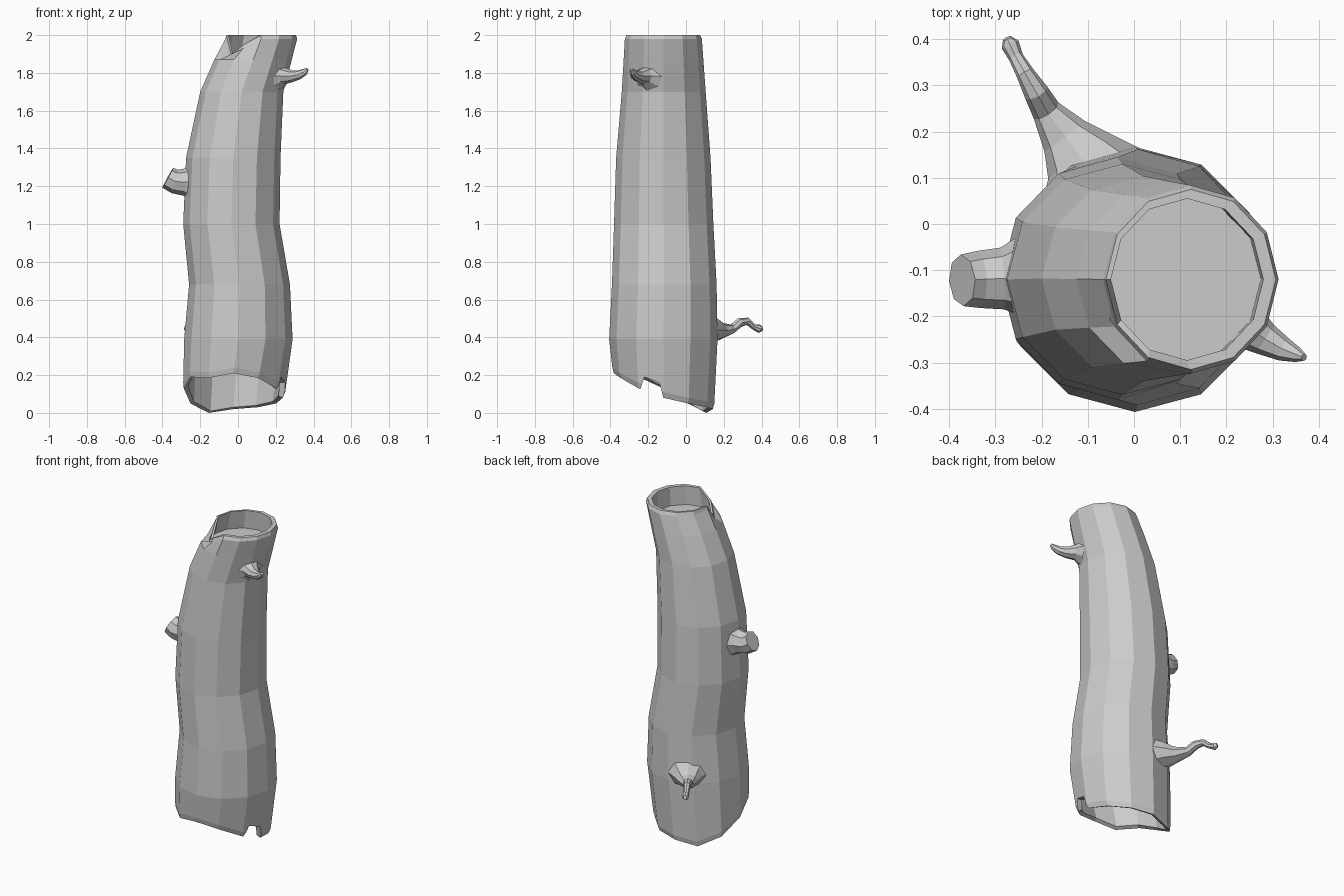
import bpy, bmesh
from math import cos, sin, radians
from mathutils import Vector

if "Cube" in bpy.data.objects:
    bpy.data.objects.remove(bpy.data.objects["Cube"])

N = 12


def make_object(name, bm):
    bmesh.ops.recalc_face_normals(bm, faces=bm.faces)
    mesh = bpy.data.meshes.new(name)
    bm.to_mesh(mesh)
    bm.free()
    ob = bpy.data.objects.new(name, mesh)
    bpy.context.collection.objects.link(ob)
    return ob


def skin(name, rings):
    """Bridge a list of point rings and cap both ends."""
    bm = bmesh.new()
    loops = [[bm.verts.new(p) for p in ring] for ring in rings]
    n = len(loops[0])
    for a, b in zip(loops, loops[1:]):
        for i in range(n):
            j = (i + 1) % n
            bm.faces.new((a[i], a[j], b[j], b[i]))
    bm.faces.new(loops[0])
    bm.faces.new(loops[-1])
    return make_object(name, bm)


def oval(cx, cy, rx, ry, z):
    """Twelve-sided ring; z is one height or one per corner."""
    zs = z if isinstance(z, list) else [z] * N
    return [(cx + rx * cos(radians(30 * i)), cy + ry * sin(radians(30 * i)), zs[i])
            for i in range(N)]


def branch(name, path, sides=8):
    """Sweep a tapered tube; path items are (x, y, z, width radius, height radius)."""
    pts = [Vector(p[:3]) for p in path]
    rings = []
    for i, p in enumerate(path):
        t = (pts[min(i + 1, len(pts) - 1)] - pts[max(i - 1, 0)]).normalized()
        side = t.cross(Vector((0, 0, 1))).normalized()
        up = side.cross(t)
        rings.append([pts[i] + side * p[3] * cos(radians(360 * k / sides))
                      + up * p[4] * sin(radians(360 * k / sides)) for k in range(sides)])
    return skin(name, rings)


# Hollow trunk: broken slanted base, bent body, split top rim, recessed ends
base = [.08, .05, .03, .02, .0, .05, .13, .19, .185, .21, .185, .13]
top = [2.0] * 7 + [1.90, 1.95] + [2.0] * 3
rings = [
    oval(0, -.12, .255, .255, .36),
    oval(-.025, -.12, .24, .24, [z + .01 for z in base]),
    oval(-.025, -.12, .262, .262, base),
    oval(-.02, -.12, .27, .27, [z + .03 for z in base]),
    oval(.002, -.12, .287, .287, .39),
    oval(.008, -.115, .267, .277, .68),
    oval(-.035, -.118, .255, .263, 1.0),
    oval(-.025, -.12, .25, .25, 1.35),
    oval(.02, -.118, .22, .222, 1.7),
    oval(.08, -.119, .205, .211, 1.87),
    oval(.123, -.12, .19, .204, [z - .02 for z in top]),
    oval(.123, -.12, .184, .195, top),
    oval(.115, -.12, .165, .175, top),
    oval(.10, -.12, .175, .18, 1.885),
]
trunk = skin("trunk", rings)

# Chipped notch in the right side of the base
profile = [(-.24, -.1), (-.24, .13), (-.22, .19), (-.14, .16), (-.12, .08), (-.12, -.1)]
cutter = skin("notch_cutter", [[(x, y, z) for y, z in profile] for x in (.12, .4)])
cutter.hide_render = True
cutter.hide_viewport = True
mod = trunk.modifiers.new("notch", 'BOOLEAN')
mod.operation = 'DIFFERENCE'
mod.solver = 'EXACT'
mod.object = cutter

# Long crooked twig at the back left
branch("back_twig", [
    (-.09, .10, .44, .125, .10), (-.115, .145, .44, .085, .07),
    (-.15, .19, .435, .055, .042), (-.19, .245, .445, .032, .025),
    (-.212, .285, .478, .027, .025), (-.235, .325, .485, .020, .020),
    (-.255, .36, .455, .016, .016), (-.268, .388, .445, .020, .022),
    (-.275, .402, .448, .010, .014)])

# Short broken stub on the left
branch("left_stub", [
    (-.25, -.115, 1.22, .085, .10), (-.285, -.118, 1.222, .067, .072),
    (-.335, -.12, 1.225, .062, .064), (-.372, -.122, 1.245, .056, .060)])

# Small upturned twig on the upper right
branch("right_twig", [
    (.21, -.20, 1.78, .09, .075), (.245, -.222, 1.785, .05, .045),
    (.285, -.25, 1.782, .036, .032), (.325, -.272, 1.79, .026, .024),
    (.355, -.284, 1.806, .016, .018), (.368, -.289, 1.82, .008, .008)])
